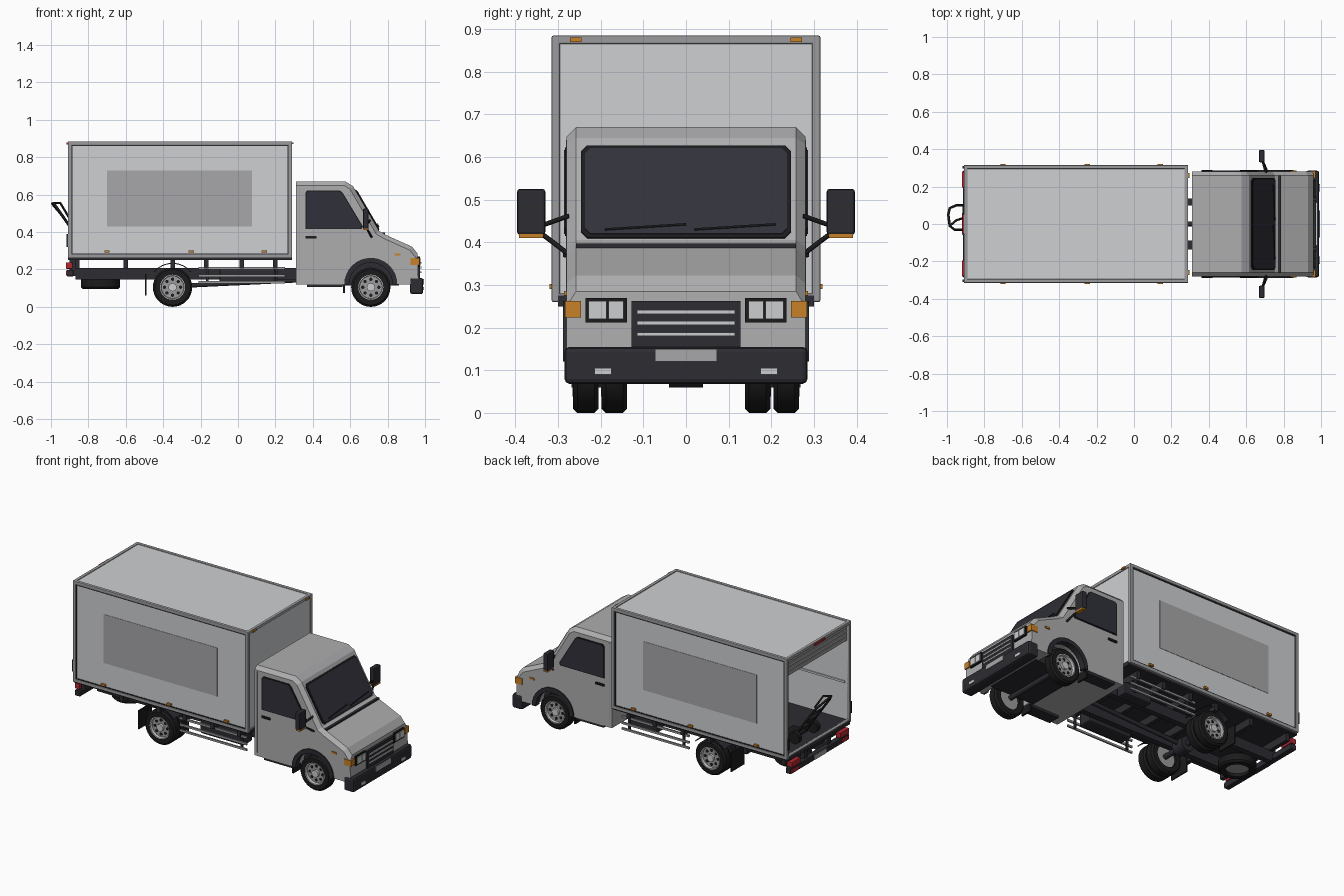
import bpy, bmesh
from math import sin, cos, pi, radians
from mathutils import Vector

cube = bpy.data.objects.get("Cube")
if cube:
    bpy.data.objects.remove(cube)


def material(name, r, g, b):
    m = bpy.data.materials.new(name)
    m.use_nodes = True
    m.diffuse_color = (r, g, b, 1)
    m.node_tree.nodes["Principled BSDF"].inputs["Base Color"].default_value = (r, g, b, 1)
    return m


PANEL = material("pale panel", .62, .63, .64)
BODY = material("cab grey", .42, .42, .43)
FRAME = material("frame grey", .33, .33, .34)
DECAL = material("decal grey", .39, .39, .40)
DARK = material("dark plastic", .025, .025, .032)
GLASS = material("dark glass", .03, .031, .042)
TYRE = material("tyre black", .011, .011, .012)
ORANGE = material("amber lamp", .58, .22, .02)
RED = material("red lamp", .45, .02, .03)
SILVER = material("bright silver", .6, .61, .62)
SIDES = (("left", 1), ("right", -1))
round_parts = []


def finish(name, bm, mat):
    bmesh.ops.recalc_face_normals(bm, faces=bm.faces)
    me = bpy.data.meshes.new(name)
    bm.to_mesh(me)
    bm.free()
    me.materials.append(mat)
    ob = bpy.data.objects.new(name, me)
    bpy.context.collection.objects.link(ob)
    return ob


def slab(name, pts, push, mat):
    """Polygon swept along a vector."""
    bm = bmesh.new()
    face = bm.faces.new([bm.verts.new(p) for p in pts])
    ext = bmesh.ops.extrude_face_region(bm, geom=[face])
    bmesh.ops.translate(bm, vec=push, verts=[v for v in ext["geom"] if isinstance(v, bmesh.types.BMVert)])
    return finish(name, bm, mat)


def box(name, x, y, z, mat, bevel=0):
    pts = [(x[0], y[0], z[0]), (x[1], y[0], z[0]), (x[1], y[1], z[0]), (x[0], y[1], z[0])]
    ob = slab(name, pts, (0, 0, z[1] - z[0]), mat)
    if bevel:
        mod = ob.modifiers.new("bevel", "BEVEL")
        mod.width, mod.segments = bevel, 2
    return ob


def pair(name, x, y, z, mat, bevel=0):
    """Mirrored boxes on both sides."""
    for side, s in SIDES:
        box(side + "_" + name, x, sorted((s * y[0], s * y[1])), z, mat, bevel)


def lathe(name, centre, profile, mat, axis="y", steps=32):
    """Closed (radius, offset) profile turned around an axis."""
    bm = bmesh.new()
    rings = []
    for i in range(steps):
        a = 2 * pi * i / steps
        ring = []
        for r, t in profile:
            p = (r * cos(a), t, r * sin(a)) if axis == "y" else (r * cos(a), r * sin(a), t)
            ring.append(bm.verts.new(Vector(centre) + Vector(p)))
        rings.append(ring)
    n = len(profile)
    for i in range(steps):
        a, b = rings[i], rings[(i + 1) % steps]
        for j in range(n):
            k = (j + 1) % n
            bm.faces.new((a[j], b[j], b[k], a[k]))
    bmesh.ops.remove_doubles(bm, verts=bm.verts, dist=1e-6)
    ob = finish(name, bm, mat)
    round_parts.append(ob)
    return ob


def disc(name, centre, r, half, mat, axis="y", steps=24):
    return lathe(name, centre, [(0, -half), (r, -half), (r, half), (0, half)], mat, axis, steps)


def rod(name, pts, r, mat):
    cu = bpy.data.curves.new(name, "CURVE")
    cu.dimensions, cu.bevel_depth, cu.bevel_resolution, cu.use_fill_caps = "3D", r, 1, True
    sp = cu.splines.new("POLY")
    sp.points.add(len(pts) - 1)
    for p, q in zip(sp.points, pts):
        p.co = (*q, 1)
    cu.materials.append(mat)
    bpy.context.collection.objects.link(bpy.data.objects.new(name, cu))


def arc(cx, cz, r, a0, a1, n=16):
    return [(cx + r * cos(radians(a0 + (a1 - a0) * i / n)), cz + r * sin(radians(a0 + (a1 - a0) * i / n)))
            for i in range(n + 1)]


# Cargo box: open at the back
X0, X1, W, Z0, Z1 = -.91, .29, .315, .26, .885
box("cargo_floor", (X0, X1), (-.3, .3), (.25, .275), DARK)
box("cargo_roof", (X0 + .01, X1 - .01), (-.3, .3), (.865, .88), PANEL)
box("cargo_front_wall", (.27, .285), (-.3, .3), (.265, .875), PANEL)
pair("cargo_wall", (X0 + .01, X1 - .01), (.295, .308), (.265, .875), PANEL)
pair("side_decal", (-.7, .075), (.307, .310), (.43, .73), DECAL)
T = .02
for z, label in ((Z0, "lower"), (Z1 - T, "upper")):
    pair(label + "_side_rail", (X0, X1), (W - T, W), (z, z + T), FRAME, .004)
    box(label + "_front_rail", (X1 - T, X1), (-W, W), (z, z + T), FRAME, .004)
    box(label + "_rear_rail", (X0, X0 + T), (-W, W), (z, z + T), FRAME, .004)
    pair(label + "_seal", (X0 + T, X1 - T), (.307, .311), (Z0 + T, Z0 + T + .006) if z == Z0 else (z - .006, z), DARK)
for x, label in ((X0, "rear"), (X1 - T, "front")):
    pair(label + "_corner_post", (x, x + T), (W - T, W), (Z0, Z1), FRAME, .004)
    pair(label + "_post_seal", (x + T, x + T + .006) if x == X0 else (x - .006, x), (.307, .311), (.28, .865), DARK)
for x in (-.7, -.25, .14):
    pair("marker_lamp", (x - .014, x + .014), (.308, .32), (.29, .302), ORANGE)
pair("front_roof_lamp", (X1, .298), (.245, .272), (.87, .88), ORANGE)
box("rear_roof_lamp", (-.917, X0), (-.05, .05), (.868, .88), RED)
for i in range(4):
    box("shutter_slat", (-.895, -.88), (-.295, .295), (.765 + .025 * i, .787 + .025 * i), FRAME, .003)
pair("shutter_track", (-.89, -.25), (.28, .295), (.82, .835), FRAME)
pair("cargo_tie_rail", (-.88, .26), (.288, .296), (.5, .512), SILVER)

# Cab: one profile with the wheel arch cut in, chamfered along its sides
H = .28
profile = [(.31, .12), (.31, .67), (.575, .67), (.615, .645), (.755, .405), (.79, .385),
           (.93, .322), (.96, .285), (.965, .12)] + arc(.71, .12, .128, 0, 180)
cab = slab("cab", [(x, -H, z) for x, z in profile], (0, 2 * H, 0), BODY)
bm = bmesh.new()
bm.from_mesh(cab.data)
edges = [e for e in bm.edges if all(v.co.z > .265 and (v.co.x > .8 or v.co.z > .37) for v in e.verts)
         and abs(e.verts[0].co.y - e.verts[1].co.y) < .01 and abs(e.verts[0].co.x - e.verts[1].co.x) > .001]
bmesh.ops.bevel(bm, geom=edges, offset=.022, segments=1, affect="EDGES")
bm.to_mesh(cab.data)
bm.free()
box("wheel_well_block", (.56, .86), (-.19, .19), (.115, .27), DARK)
for y, label in ((.12, "left"), (-.1, "right")):
    box(label + "_cab_coupling", (.28, .32), (y - .012, y + .012), (.16, .2), DARK)

# Windscreen, cowl and wipers
normal = Vector((.24, 0, .14)).normalized()


def screen(y, z, lift=0):
    return Vector((.615 + (.645 - z) * .14 / .24, y, z)) + normal * lift


def octagon(w, z0, z1, c):
    return [(-w + c, z0), (w - c, z0), (w, z0 + c), (w, z1 - c), (w - c, z1), (-w + c, z1), (-w, z1 - c), (-w, z0 + c)]


slab("windscreen_seal", [screen(y, z) for y, z in octagon(.246, .409, .625, .014)], normal * .005, TYRE)
slab("windscreen_glass", [screen(y, z) for y, z in octagon(.237, .417, .617, .012)], normal * .008, GLASS)
for y in (-.19, .02):
    rod("wiper", [screen(y, .425, .011), screen(y + .19, .437, .011)], .003, TYRE)
box("cowl_vent", (.752, .786), (-.258, .258), (.375, .397), DARK)

# Side windows, doors and mirrors
window = [(.36, .415), (.36, .61), (.37, .622), (.545, .622), (.56, .61), (.668, .43), (.66, .415)]
mid = Vector((.49, .515))
for side, s in SIDES:
    slab(side + "_window_seal", [(x, s * .278, z) for x, z in window], (0, s * .006, 0), TYRE)
    inner = [mid + (Vector(p) - mid) * .95 for p in window]
    slab(side + "_window_glass", [(p.x, s * .28, p.y) for p in inner], (0, s * .006, 0), GLASS)
    rod(side + "_upper_mirror_arm", [(.705, s * .275, .462), (.685, s * .345, .437)], .006, TYRE)
    rod(side + "_lower_mirror_arm", [(.715, s * .275, .372), (.685, s * .345, .425)], .006, TYRE)
    flare = arc(.71, .12, .142, 0, 180) + arc(.71, .12, .116, 180, 0)
    slab(side + "_arch_flare", [(x, s * .25, z) for x, z in flare], (0, s * .038, 0), DARK)
    guard = arc(-.35, .105, .13, 40, 140) + arc(-.35, .105, .125, 140, 40)
    slab(side + "_rear_mudguard", [(x, s * .14, z) for x, z in guard], (0, s * .13, 0), DARK)
pair("mirror", (.668, .698), (.33, .396), (.418, .525), DARK, .006)
pair("mirror_lamp", (.672, .698), (.335, .392), (.41, .42), ORANGE)
pair("door_handle", (.36, .42), (.278, .289), (.365, .379), TYRE, .003)
pair("door_seam", (.325, .328), (.279, .281), (.14, .64), FRAME)
pair("wing_lamp", (.838, .87), (.278, .286), (.275, .286), ORANGE)
pair("sill_step", (.37, .56), (.2, .275), (.105, .125), DARK)
pair("front_mudflap", (.562, .572), (.2, .275), (.075, .16), TYRE)

# Nose: grille, lamps and bumper
box("grille", (.95, .974), (-.128, .128), (.155, .262), DARK)
for z in (.18, .206, .232):
    box("grille_slat", (.97, .98), (-.115, .115), (z, z + .009), SILVER)
pair("headlamp_surround", (.95, .972), (.138, .236), (.212, .27), TYRE)
pair("headlamp", (.97, .977), (.146, .182), (.22, .262), SILVER)
pair("outer_headlamp", (.97, .977), (.186, .229), (.22, .262), SILVER)
pair("corner_lamp", (.922, .97), (.246, .284), (.224, .262), ORANGE)
box("front_bumper", (.92, .99), (-.285, .285), (.068, .155), DARK, .012)
box("front_plate", (.989, .994), (-.073, .073), (.12, .15), DECAL)
pair("fog_lamp", (.988, .994), (.175, .215), (.09, .105), SILVER)

# Wheels: single in front, twin at the back
tyre = [(.066, -.03), (.095, -.03), (.105, -.02), (.105, .02), (.095, .03), (.066, .03)]
for side, s in SIDES:
    for x, y, label in ((.71, .235, "front"), (-.35, .235, "rear"), (-.35, .168, "rear_inner")):
        tag = side + "_" + label
        c = Vector((x, s * y, .105))
        lathe(tag + "_tyre", c, tyre, TYRE)
        disc(tag + "_rim", c, .067, .016, FRAME)
        lathe(tag + "_rim_lip", c, [(.059, s * .01), (.067, s * .01), (.067, s * .031), (.062, s * .031)], SILVER)
        if label == "rear_inner":
            continue
        disc(tag + "_hub", c + Vector((0, s * .018, 0)), .022, .012, SILVER, steps=16)
        for i in range(8):
            a = pi * i / 4
            disc(tag + "_rim_slot", c + Vector((.043 * cos(a), s * .016, .043 * sin(a))), .009, .002, TYRE, steps=10)
for x, label in ((.71, "front"), (-.35, "rear")):
    disc(label + "_axle", (x, 0, .105), .016, .2, DARK, steps=12)
disc("differential", (-.35, 0, .105), .045, .04, DARK)
rod("drive_shaft", [(-.35, 0, .11), (.5, 0, .15)], .013, DARK)
pair("rear_mudflap", (-.497, -.49), (.14, .268), (.06, .175), TYRE)

# Chassis and side guards
pair("chassis_rail", (-.87, .6), (.1, .135), (.145, .208), DARK)
for x in (-.86, -.6, -.35, -.17, .02, .2):
    box("cross_member", (x - .012, x + .012), (-.28, .28), (.205, .252), DARK)
box("fuel_tank", (-.1, .2), (-.23, -.14), (.125, .205), DARK, .012)
box("battery_box", (.05, .24), (.14, .21), (.13, .205), DARK, .008)
for z in (.125, .16, .2):
    pair("side_guard_bar", (-.21, .25), (.262, .272), (z, z + .012), FRAME)
for x in (-.17, .2):
    pair("side_guard_post", (x, x + .012), (.25, .262), (.125, .26), DARK)
lathe("spare_wheel", (-.735, 0, .125), tyre, TYRE, "z")
disc("spare_rim", (-.735, 0, .125), .067, .012, FRAME, "z")

# Rear bumper and lamps
box("rear_bumper", (-.915, -.88), (-.285, .285), (.163, .198), DARK, .004)
box("rear_plate", (-.919, -.914), (-.06, .06), (.167, .195), DECAL)
pair("tail_lamp", (-.92, -.885), (.195, .28), (.203, .237), RED, .004)
pair("rear_reflector", (-.919, -.913), (.21, .28), (.17, .192), RED)
pair("bumper_bracket", (-.9, -.85), (.1, .13), (.165, .25), DARK)
pair("door_latch", (-.918, -.908), (.298, .31), (.32, .39), DARK)

# Hand truck leaning out of the cargo opening
loop = [(-.8, -.03, .29), (-.96, -.03, .52), (-.985, -.01, .555), (-.993, .05, .553),
        (-.985, .085, .54), (-.95, .1, .5), (-.8, .1, .29)]
rod("hand_truck_frame", loop, .007, TYRE)
rod("hand_truck_grip", [(-.985, -.01, .555), (-.95, .02, .555), (-.905, .035, .48)], .006, TYRE)
for k in (.2, .45, .7):
    rod("hand_truck_rung", [(-.8 - .16 * k, -.03, .29 + .23 * k), (-.8 - .16 * k, .1, .29 + .23 * k)], .006, TYRE)
box("hand_truck_toe", (-.8, -.7), (-.05, .12), (.276, .284), TYRE)
for y in (-.055, .125):
    disc("hand_truck_wheel", (-.835, y, .312), .036, .014, TYRE)

# Smooth the turned parts, keeping sharp edges
bpy.ops.object.select_all(action="DESELECT")
for ob in round_parts:
    ob.select_set(True)
bpy.context.view_layer.objects.active = round_parts[0]
bpy.ops.object.shade_smooth_by_angle(angle=radians(35))
